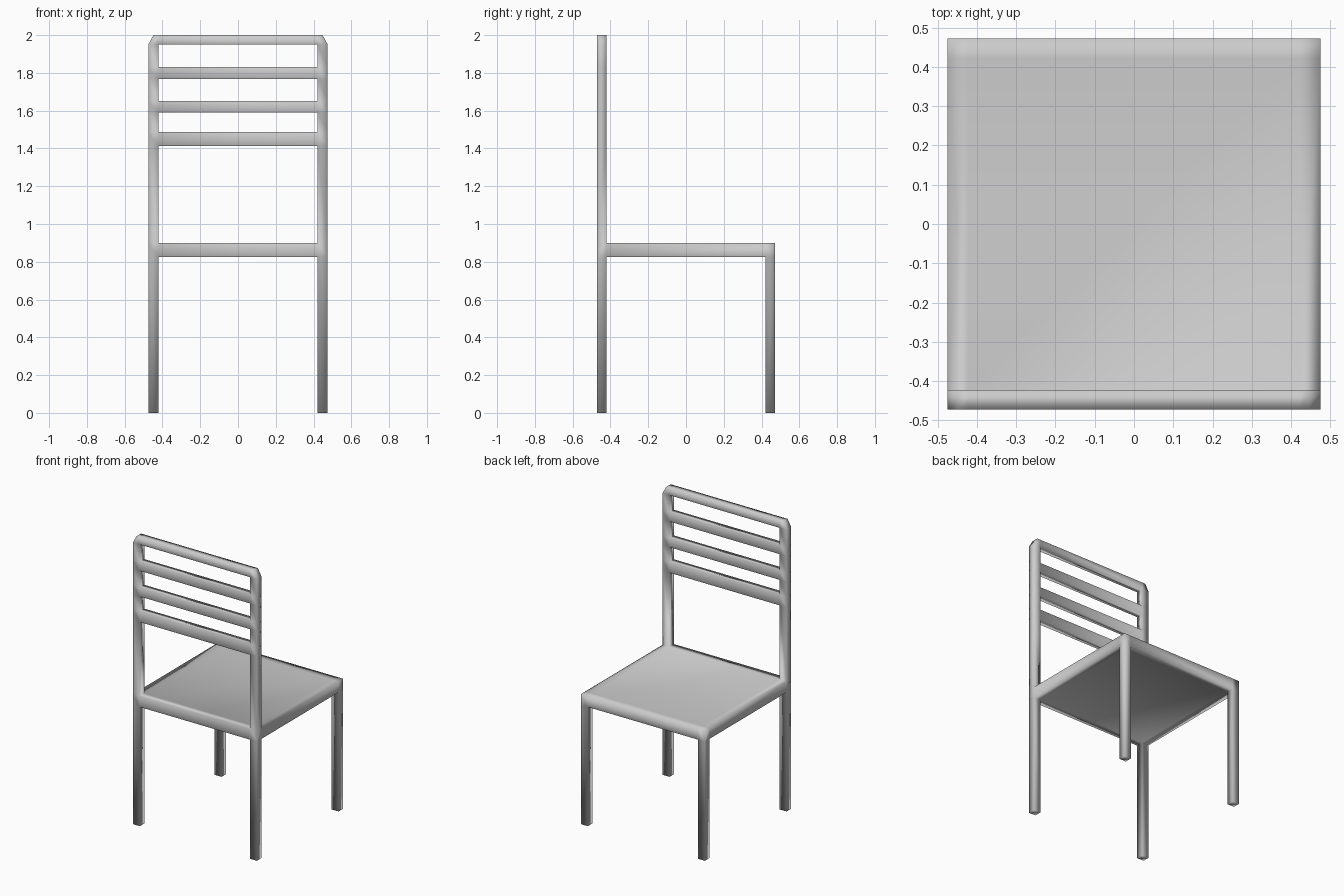
import bpy
import bmesh
from itertools import product

if "Cube" in bpy.data.objects:
    bpy.data.objects.remove(bpy.data.objects["Cube"], do_unlink=True)

# Levels where the timber pieces start and stop
XS = [-0.475, -0.422, 0.422, 0.475]
YS = [-0.472, -0.422, 0.422, 0.472]
ZS = [0, 0.825, 0.9, 1.413, 1.487, 1.59, 1.652, 1.768, 1.83, 1.95, 2.0]
TOP = len(ZS) - 1
SEAT = 1

# Blocks of the lattice filled by each part
solid = set()
for x, y in product((0, 2), (0, 2)):                      # legs
    solid.add((x, y, 0))
solid.update(product(range(3), range(3), [SEAT]))         # seat
solid.update(product((0, 2), [0], range(SEAT, TOP)))      # back posts
solid.update(product([1], [0], range(3, TOP, 2)))         # back slats

bm = bmesh.new()
verts = {}


def corner(key):
    """Shared vertex, so neighbouring parts join and shade as one surface."""
    if key not in verts:
        x, y, z = key
        px = XS[x]
        if z == TOP and x in (0, 3):                      # chamfered top corners
            px += 0.027 if x == 0 else -0.027
        verts[key] = bm.verts.new((px, YS[y], ZS[z]))
    return verts[key]


# Skin every exposed side of the filled blocks
for cell in sorted(solid):
    for axis, side in product(range(3), (0, 1)):
        beside = list(cell)
        beside[axis] += 1 if side else -1
        if tuple(beside) in solid:
            continue
        u, v = (axis + 1) % 3, (axis + 2) % 3
        loop = []
        for du, dv in ((0, 0), (1, 0), (1, 1), (0, 1)):
            key = list(cell)
            key[axis] += side
            key[u] += du
            key[v] += dv
            loop.append(corner(tuple(key)))
        face = bm.faces.new(loop if side else loop[::-1])
        face.smooth = True

mesh = bpy.data.meshes.new("chair")
bm.to_mesh(mesh)
bm.free()
chair = bpy.data.objects.new("chair", mesh)
bpy.context.collection.objects.link(chair)

# Single plain grey finish
grey = bpy.data.materials.new("light_grey")
grey.use_nodes = True
colour = (0.6, 0.6, 0.6, 1)
grey.diffuse_color = colour
grey.node_tree.nodes["Principled BSDF"].inputs["Base Color"].default_value = colour
mesh.materials.append(grey)
